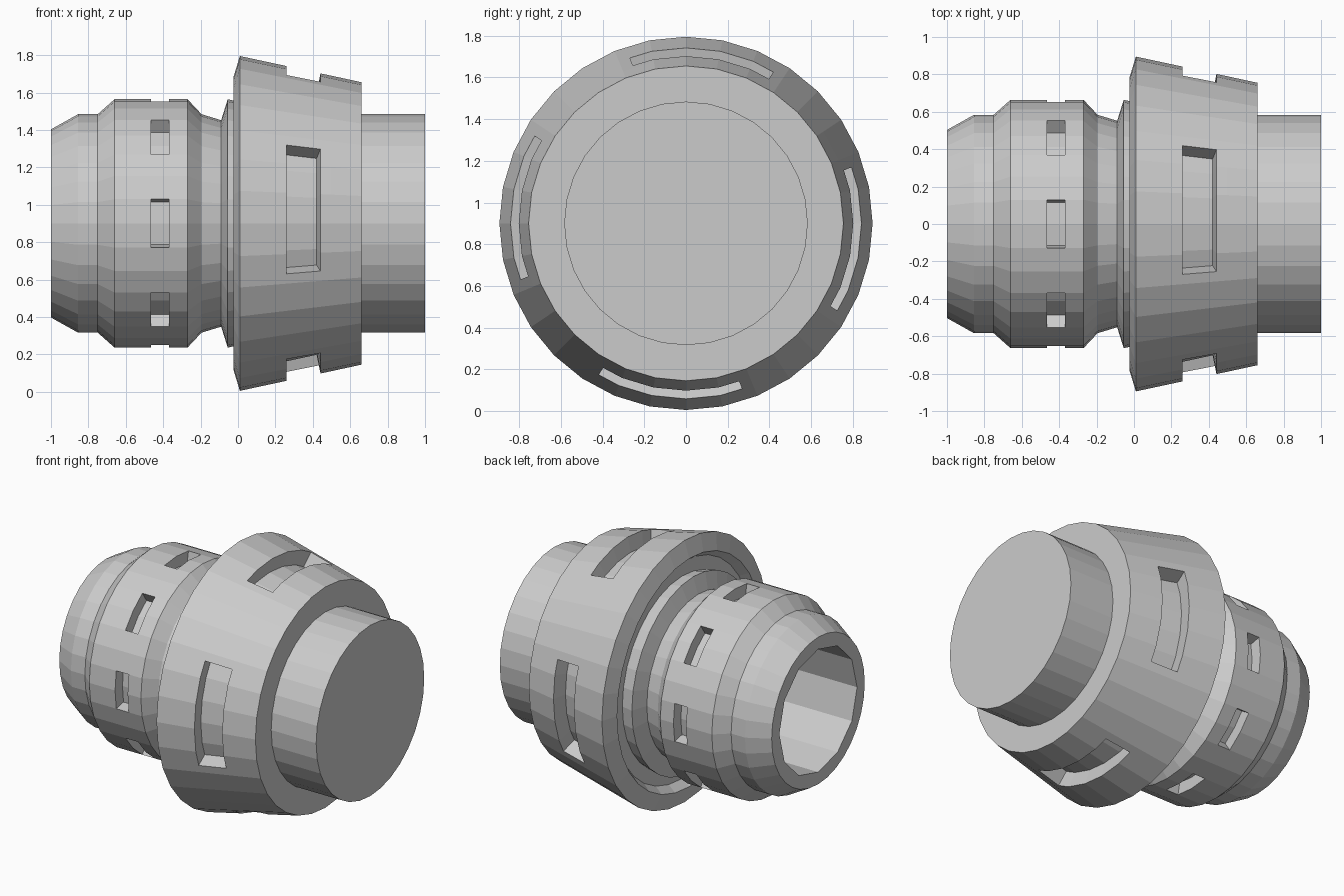
import bpy, bmesh
from math import atan2, cos, degrees, hypot, pi, sin, tau
from mathutils import Vector

cube = bpy.data.objects.get("Cube")
if cube:
    bpy.data.objects.remove(cube)

SEGMENTS, AXIS_Z = 32, 0.9
HOLE_SIDES, HOLE_RADIUS, HOLE_END = 12, 0.42, -0.15

grey = bpy.data.materials.new("light_grey")
grey.use_nodes = True
grey.diffuse_color = (0.6, 0.6, 0.6, 1)
grey.node_tree.nodes["Principled BSDF"].inputs["Base Color"].default_value = (0.6, 0.6, 0.6, 1)


def cone_radius(x):
    return 0.895 - 0.215 * (x - 0.01)


def ring(bm, x, radius, sides):
    return [bm.verts.new((x, radius * sin(tau * i / sides), radius * cos(tau * i / sides)))
            for i in range(sides)]


def bridge(bm, a, b):
    n = len(a)
    return [bm.faces.new((a[i], a[(i + 1) % n], b[(i + 1) % n], b[i])) for i in range(n)]


def loop_edges(bm, loop):
    return [bm.edges.get((loop[i - 1], loop[i])) for i in range(len(loop))]


def sink(bm, faces, depth, slope):
    """Push a patch of faces inward along the surface normal of its cone."""
    new = bmesh.ops.extrude_face_region(bm, geom=faces)["geom"]
    bmesh.ops.delete(bm, geom=[f for f in faces if f.is_valid], context='FACES')
    for v in new:
        if isinstance(v, bmesh.types.BMVert):
            r = hypot(v.co.y, v.co.z)
            v.co -= depth * Vector((slope, v.co.y / r, v.co.z / r))


def patch(faces, start, end, period, offset=0):
    """Group faces whose angle about the axis lies in a repeating range."""
    groups = {}
    for f in faces:
        c = f.calc_center_median()
        k, a = divmod(degrees(atan2(c.y, c.z)) - start, period)
        if a < end - start:
            groups.setdefault(k % round(360 / period), []).append(f)
    return groups.values()


# Lathe profile: position along the axis, radius
profile = [(-1, 0.503), (-0.855, 0.584), (-0.75, 0.584), (-0.66, 0.664),
           (-0.465, 0.664), (-0.37, 0.664), (-0.27, 0.664), (-0.195, 0.584),
           (-0.09, 0.552), (-0.055, 0.664), (0.03, 0.645), (0.03, 0.74),
           (-0.025, 0.78), (0.01, 0.895), (0.205, cone_radius(0.205)),
           (0.495, cone_radius(0.495)), (0.66, 0.755), (0.66, 0.584), (1, 0.584)]

bm = bmesh.new()
rings = [ring(bm, x, r, SEGMENTS) for x, r in profile]
bands = [bridge(bm, a, b) for a, b in zip(rings, rings[1:])]
bm.faces.new(rings[-1])

# Faceted socket in the narrow end
mouth = ring(bm, -1, HOLE_RADIUS, HOLE_SIDES)
floor = ring(bm, HOLE_END, HOLE_RADIUS, HOLE_SIDES)
bridge(bm, mouth, floor)
bm.faces.new(floor)
bmesh.ops.triangle_fill(bm, use_beauty=True, normal=(-1, 0, 0),
                        edges=loop_edges(bm, rings[0]) + loop_edges(bm, mouth))
bmesh.ops.recalc_face_normals(bm, faces=bm.faces)

# Eight short slots around the collar
for faces in patch(bands[4], -11.25, 11.25, 45):
    sink(bm, faces, 0.08, 0)

# Four long slots around the tapered flange
for faces in patch(bands[14], -22.5, 33.75, 90):
    bmesh.ops.inset_region(bm, faces=faces, thickness=0.055, use_even_offset=True)
    sink(bm, faces, 0.1, 0.21)

bmesh.ops.recalc_face_normals(bm, faces=bm.faces)
mesh = bpy.data.meshes.new("coupling_body")
bm.to_mesh(mesh)
bm.free()
mesh.materials.append(grey)
body = bpy.data.objects.new("coupling_body", mesh)
body.location.z = AXIS_Z
bpy.context.collection.objects.link(body)
